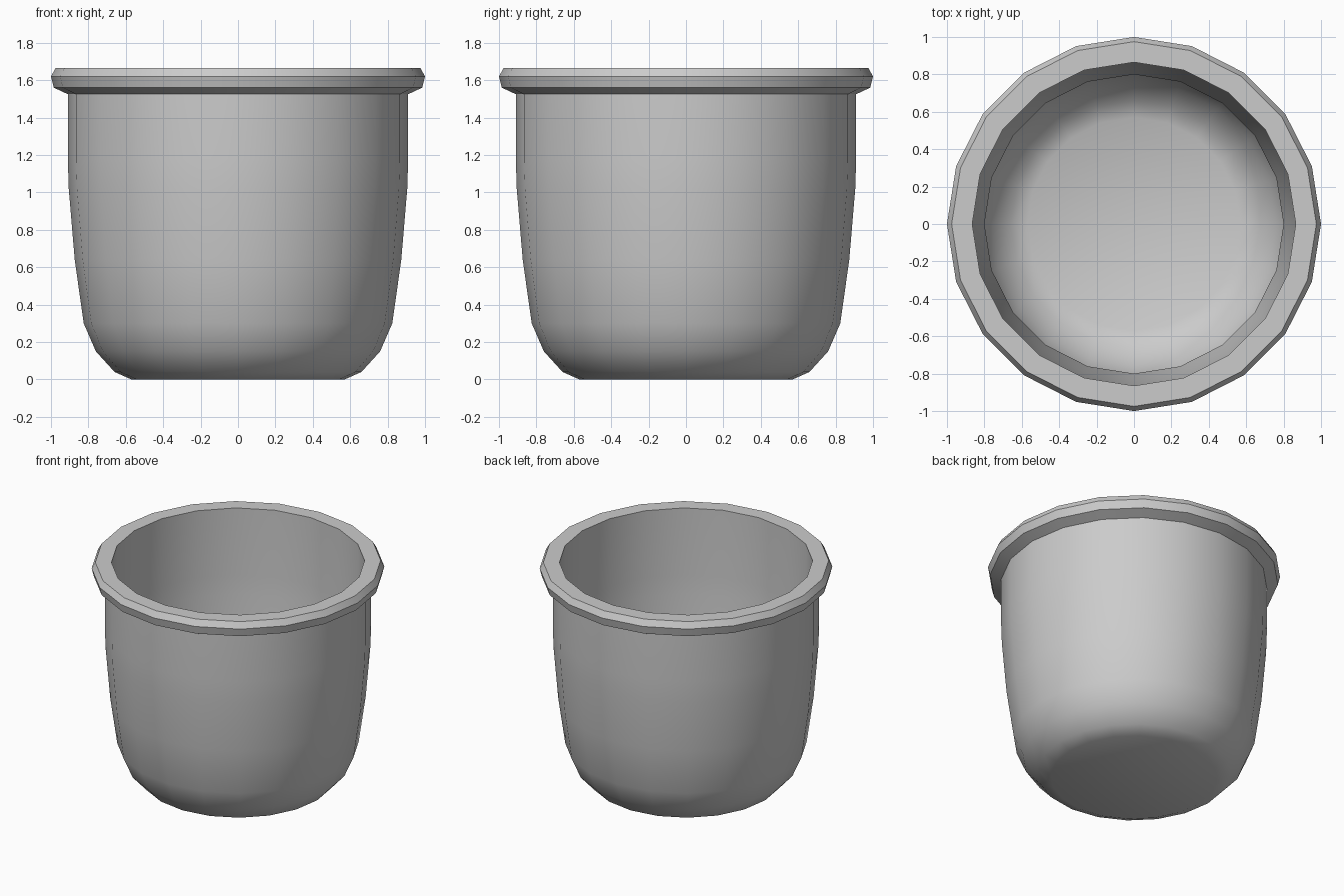
import bpy
import bmesh
from math import sin, cos, tau, radians

if "Cube" in bpy.data.objects:
    bpy.data.objects.remove(bpy.data.objects["Cube"])

SIDES = 20


def lathe(name, profile, cap_start=False):
    """Revolve (radius, height) points about z into a mesh object."""
    bm = bmesh.new()
    rings = [[bm.verts.new((r * cos(tau * i / SIDES), r * sin(tau * i / SIDES), z))
              for i in range(SIDES)] for r, z in profile]
    for low, high in zip(rings, rings[1:]):
        for i in range(SIDES):
            j = (i + 1) % SIDES
            bm.faces.new((low[i], low[j], high[j], high[i]))
    if cap_start:
        bm.faces.new(rings[0][::-1])
    mesh = bpy.data.meshes.new(name)
    bm.to_mesh(mesh)
    bm.free()
    obj = bpy.data.objects.new(name, mesh)
    bpy.context.collection.objects.link(obj)
    bpy.ops.object.select_all(action='DESELECT')
    obj.select_set(True)
    bpy.context.view_layer.objects.active = obj
    bpy.ops.object.shade_smooth_by_angle(angle=radians(40))
    return obj


# Pot: base, rounded foot, tapered wall, rolled rim, then the inner wall
# running back down to where it meets the rounded foot
lathe("pot", [
    (0.57, 0.0), (0.66, 0.04), (0.76, 0.15), (0.825, 0.30),   # foot
    (0.873, 0.64), (0.905, 1.02), (0.91, 1.18), (0.91, 1.525),  # outer wall
    (0.985, 1.56), (1.0, 1.62), (0.975, 1.665), (0.865, 1.665),  # rim
    (0.865, 1.16), (0.86, 1.02), (0.835, 0.64), (0.80, 0.30),  # inner wall
], cap_start=True)
